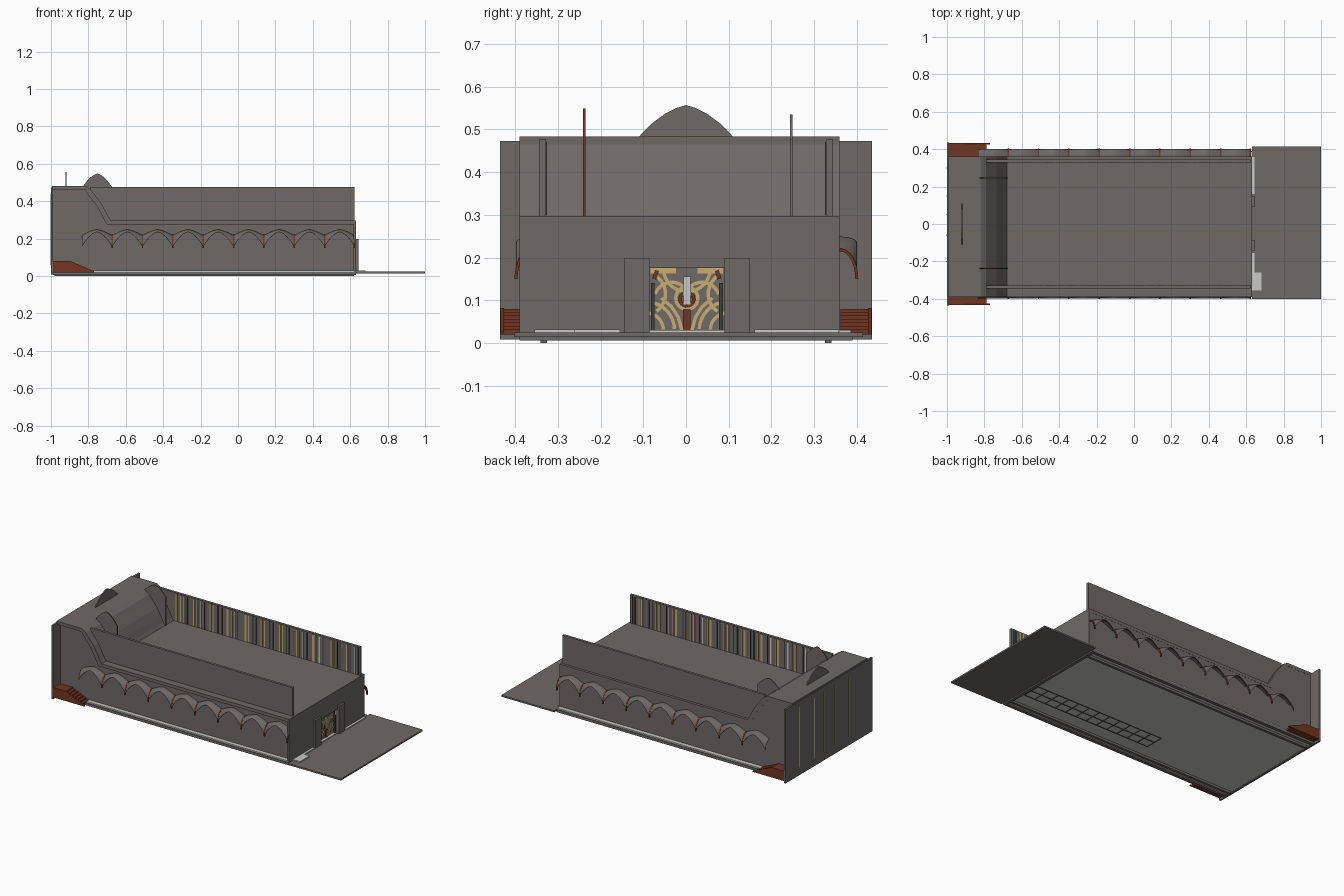
import bpy, bmesh, math, random

if "Cube" in bpy.data.objects:
    bpy.data.objects.remove(bpy.data.objects["Cube"])
random.seed(4)


def material(name, r, g, b):
    m = bpy.data.materials.new(name)
    m.use_nodes = True
    m.diffuse_color = (r, g, b, 1)
    m.node_tree.nodes["Principled BSDF"].inputs["Base Color"].default_value = (r, g, b, 1)
    return m


STONE = material("warm grey stone", 0.155, 0.143, 0.136)
RED = material("red brown wood", 0.17, 0.035, 0.015)
GOLD = material("pale gold", 0.58, 0.42, 0.17)
WHITE = material("off white", 0.58, 0.58, 0.57)
DARK = material("dark grey", 0.05, 0.05, 0.052)


def finish(name, bm, *mats):
    bmesh.ops.recalc_face_normals(bm, faces=bm.faces)
    me = bpy.data.meshes.new(name)
    bm.to_mesh(me)
    bm.free()
    ob = bpy.data.objects.new(name, me)
    bpy.context.collection.objects.link(ob)
    for m in mats:
        me.materials.append(m)
    return ob


def prism(name, pts, axis, lo, hi, mat):
    """Extrude a 2D outline along one axis."""
    place = {"x": lambda a, b: (lo, a, b), "y": lambda a, b: (a, lo, b),
             "z": lambda a, b: (a, b, lo)}[axis]
    bm = bmesh.new()
    face = bm.faces.new([bm.verts.new(place(*p)) for p in pts])
    new = bmesh.ops.extrude_face_region(bm, geom=[face])["geom"]
    shift = [hi - lo if c == axis else 0 for c in "xyz"]
    bmesh.ops.translate(bm, vec=shift, verts=[v for v in new if isinstance(v, bmesh.types.BMVert)])
    return finish(name, bm, mat)


def box(name, x0, x1, y0, y1, z0, z1, mat):
    return prism(name, [(x0, y0), (x1, y0), (x1, y1), (x0, y1)], "z", z0, z1, mat)


def ribbon(path, w):
    """Turn an open 2D path into a band of width w."""
    left, right = [], []
    for i, (a, b) in enumerate(path):
        p, q = path[max(i - 1, 0)], path[min(i + 1, len(path) - 1)]
        dx, dy = q[0] - p[0], q[1] - p[1]
        k = w / 2 / math.hypot(dx, dy)
        left.append((a - dy * k, b + dx * k))
        right.append((a + dy * k, b - dx * k))
    return left + right[::-1]


def arc(cx, cz, r, a0, a1, n=12):
    angles = [math.radians(a0 + (a1 - a0) * i / n) for i in range(n + 1)]
    return [(cx + r * math.cos(a), cz + r * math.sin(a)) for a in angles]


# Floor, base rim and runners
box("floor", -0.99, 0.63, -0.386, 0.386, 0.014, 0.03, WHITE)
for s, side in ((-1, "right"), (1, "left")):
    prism_y = sorted((s * 0.37, s * 0.39))
    box(f"base_rim_{side}", -0.99, 0.63, *prism_y, 0.006, 0.022, STONE)
    runner = sorted((s * 0.325, s * 0.341))
    box(f"floor_runner_{side}", -0.98, 0.62, *runner, 0.0, 0.016, STONE)
box("base_rim_front", 0.61, 0.63, -0.386, 0.386, 0.006, 0.022, STONE)
for y in (-0.12, -0.18, -0.24):
    box("underfloor_rail", -0.3, 0.6, y - 0.002, y + 0.002, 0.011, 0.016, DARK)
for i in range(13):
    x = -0.3 + i * 0.075
    box("underfloor_rung", x - 0.002, x + 0.002, -0.24, -0.12, 0.011, 0.016, DARK)

# Entrance terrace
box("entrance_terrace", 0.63, 1.0, -0.402, 0.415, 0.014, 0.024, STONE)
box("threshold_right", 0.63, 0.645, -0.26, -0.155, 0.024, 0.031, WHITE)
box("threshold_corner", 0.63, 0.682, -0.355, -0.26, 0.024, 0.031, WHITE)
box("threshold_left", 0.63, 0.645, 0.16, 0.358, 0.024, 0.031, WHITE)

# Back wall with slim gold strips
box("back_wall", -1.0, -0.988, -0.435, 0.435, 0.008, 0.473, STONE)
for y in (0.3, 0.15, 0.05, -0.06, -0.2):
    box("back_strip", -1.003, -0.999, y - 0.003, y + 0.003, 0.06, 0.44, GOLD)

# Curved roof sheet and the side walls below it
sweep = [(-0.82, 0.483), (-0.79, 0.465), (-0.765, 0.433), (-0.735, 0.395),
         (-0.71, 0.35), (-0.692, 0.315), (-0.68, 0.297)]
roof_top = [(-0.995, 0.483)] + sweep + [(0.63, 0.297)]
roof_under = [(x - (0.02 if -0.8 < x < 0 else 0), z - 0.02) for x, z in roof_top]
prism("roof_sheet", roof_top + roof_under[::-1], "y", -0.39, 0.36, STONE)
wall = [(-0.99, 0.022), (0.625, 0.022)] + roof_under[::-1]
for y in (-0.36, 0.35):
    prism("side_wall", wall, "y", y, y + 0.009, STONE)

# Upper walls with striped inner panels
for s, side in ((-1, "right"), (1, "left")):
    y0, y1 = sorted((s * 0.328, s * 0.344))
    box(f"upper_wall_{side}", -0.79, 0.622, y0, y1, 0.295, 0.476, STONE)
    for i in range(11):
        x = -0.66 + i * 0.119
        for dx, w, mat in ((0, 0.012, GOLD), (0.022, 0.006, GOLD),
                           (0.05, 0.008, random.choice((WHITE, DARK))), (0.075, 0.005, DARK)):
            x0 = x + dx + random.uniform(-0.006, 0.006)
            if x0 + w < 0.62:
                p0, p1 = sorted((s * 0.325, s * 0.329))
                box(f"panel_stripe_{side}", x0, x0 + w, p0, p1, 0.3, 0.47, mat)

# Pointed arch plates on the roof
half = [(1.0, 0.0), (0.88, 0.2), (0.7, 0.45), (0.45, 0.72), (0.2, 0.91)]
outline = half + [(0, 1)] + [(-a, b) for a, b in half[::-1]]
prism("ridge_arch", [(a * 0.11, 0.483 + b * 0.074) for a, b in outline], "x", -0.923, -0.916, STONE)
for y, top in ((-0.238, 0.549), (0.246, 0.535)):
    shape = [(-0.675, 0.295)] + [(-0.752 + a * 0.077, 0.478 + b * (top - 0.478)) for a, b in outline]
    plate = prism("roof_fin", shape + [(-0.829, 0.295)], "y", y - 0.003, y + 0.003, STONE)
    if y < 0:
        plate.data.materials.append(RED)
        for f in plate.data.polygons:
            f.material_index = int(abs(f.normal.y) < 0.5)

# Arcade canopies: vaulted bays flaring out from the wall, with curved struts
BAYS, START, STEP = 9, -0.835, 0.1622
ACROSS, DEEP = 12, 5
for s, side in ((-1, "right"), (1, "left")):
    reach = 0.04 if s > 0 else 0.038
    bm = bmesh.new()
    for bay in range(BAYS):
        grid = []
        for i in range(ACROSS + 1):
            u = abs(2 * i / ACROSS - 1)
            inner = 0.217 + 0.032 * (1 - u ** 1.5)
            outer = 0.158 + 0.078 * (1 - u ** 1.7)
            row = []
            for j in range(DEEP + 1):
                a = j / DEEP * math.pi / 2
                row.append(bm.verts.new((START + (bay + i / ACROSS) * STEP,
                                         s * (0.36 + reach * math.sin(a)),
                                         outer + (inner - outer) * math.cos(a))))
            grid.append(row)
        for r0, r1 in zip(grid, grid[1:]):
            for j in range(DEEP):
                bm.faces.new((r0[j], r1[j], r1[j + 1], r0[j + 1]))
    canopy = finish(f"arcade_canopy_{side}", bm, STONE)
    solid = canopy.modifiers.new("thickness", "SOLIDIFY")
    solid.thickness = 0.003
    for bay in range(1, BAYS + 1):
        x = min(START + bay * STEP, 0.622)
        path = [(s * (0.36 + reach * math.sin(a)), 0.15 + 0.068 * math.cos(a))
                for a in (k * math.pi / 16 for k in range(9))]
        prism(f"canopy_strut_{side}", ribbon(path, 0.007), "x", x - 0.004, x + 0.004, RED)

# Side stairs with a sloped outer cheek
for s, side in ((-1, "right"), (1, "left")):
    steps = [(-0.988, 0.02), (-0.988, 0.08)]
    for i in range(7):
        x, z = -0.9 + i * 0.0185, 0.08 - i * 0.008
        steps += [(x, z), (x, z - 0.008)]
    y0, y1 = sorted((s * 0.362, s * 0.428))
    prism(f"stair_{side}", steps + [(-0.789, 0.02)], "y", y0, y1, RED)
    cheek = [(-0.988, 0.02), (-0.988, 0.082), (-0.9, 0.082), (-0.77, 0.026), (-0.77, 0.02)]
    y0, y1 = sorted((s * 0.426, s * 0.434))
    prism(f"stair_cheek_{side}", cheek, "y", y0, y1, RED)

# Front facade with its doorway
facade = [(-0.39, 0.022), (-0.085, 0.022), (-0.085, 0.176), (0.09, 0.176), (0.09, 0.022),
          (0.36, 0.022), (0.36, 0.297), (-0.39, 0.297)]
prism("front_facade", facade, "x", 0.618, 0.631, STONE)
box("door_leaf_right", 0.63, 0.643, -0.145, -0.085, 0.024, 0.199, STONE)
box("door_leaf_left", 0.63, 0.643, 0.09, 0.15, 0.024, 0.199, STONE)

# Ornamental door screen
box("door_screen", 0.604, 0.612, -0.09, 0.095, 0.022, 0.18, STONE)
for s in (-1, 1):
    def flip(path):
        return [(0.002 + s * a, b) for a, b in path]
    bands = [arc(0.095, 0.03, 0.04, 95, 178), arc(0.095, 0.03, 0.066, 100, 178),
             arc(0.1, 0.115, 0.05, 125, 235), arc(0.0, 0.175, 0.055, 270, 358),
             arc(0.035, 0.1, 0.042, 20, 150), arc(0.0, 0.105, 0.026, -90, 90),
             [(0.012, 0.03), (0.02, 0.06), (0.036, 0.085), (0.06, 0.105)]]
    for path in bands:
        prism("gold_tracery", ribbon(flip(path), 0.008), "x", 0.611, 0.615, GOLD)
    prism("gold_lintel", ribbon(flip([(0.025, 0.169), (0.085, 0.169)]), 0.012), "x", 0.611, 0.615, GOLD)
    prism("red_medallion", ribbon(flip(arc(0, 0.102, 0.016, -85, 85)), 0.008), "x", 0.612, 0.617, RED)
    prism("red_bracket", ribbon(flip([(0.07, 0.17), (0.076, 0.15)]), 0.01), "x", 0.612, 0.617, RED)
    prism("door_post", ribbon(flip([(0.08, 0.03), (0.08, 0.14)]), 0.009), "x", 0.612, 0.624, DARK)
box("red_plinth", 0.611, 0.617, -0.007, 0.011, 0.026, 0.08, RED)
box("white_tablet", 0.612, 0.619, -0.006, 0.01, 0.09, 0.156, WHITE)
